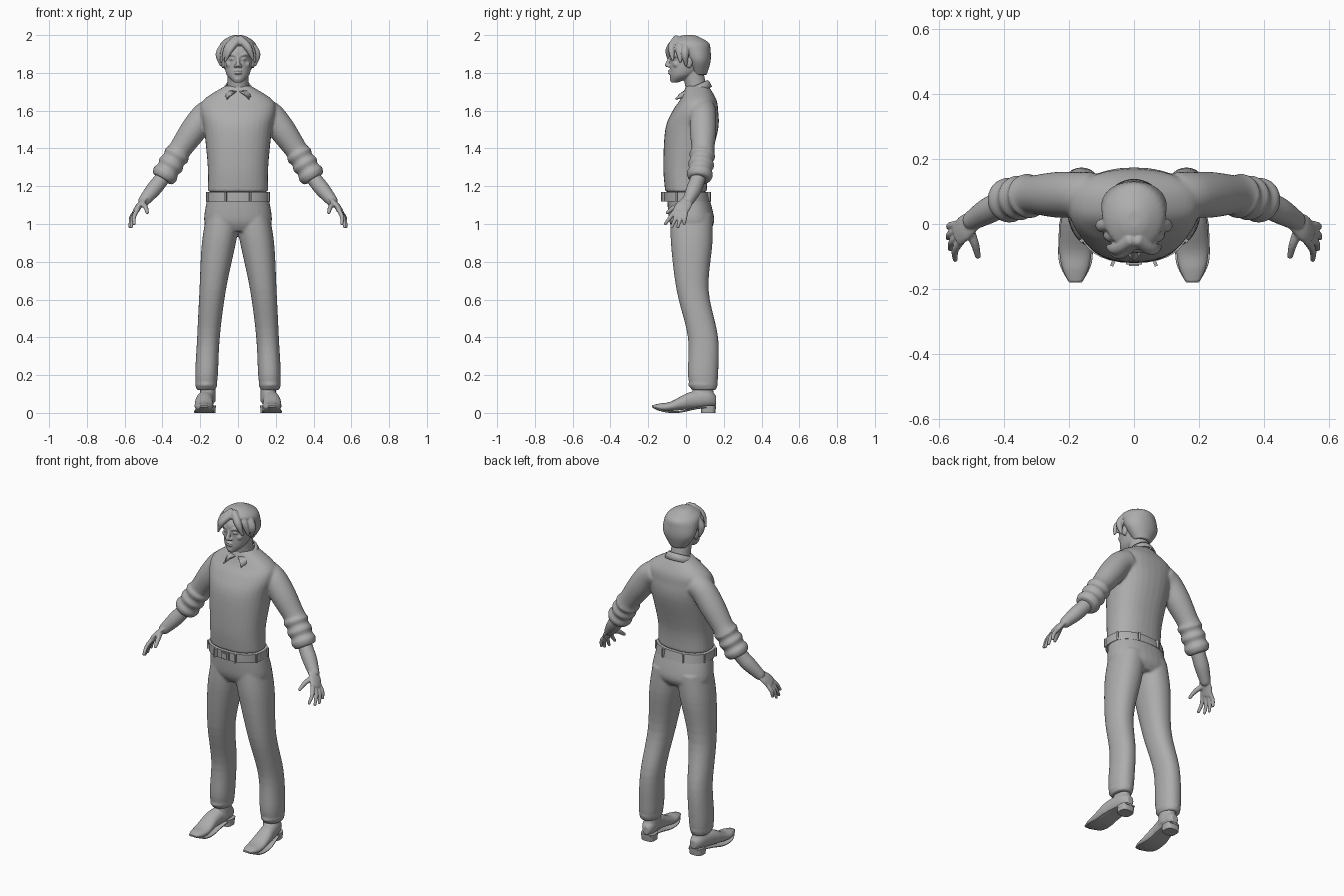
import bpy, bmesh
from math import sin, cos, pi, radians
from mathutils import Vector, Matrix

if "Cube" in bpy.data.objects:
    bpy.data.objects.remove(bpy.data.objects["Cube"])

grey = bpy.data.materials.new("plain grey")
grey.use_nodes = True
shade = (0.42, 0.42, 0.42, 1)
grey.diffuse_color = shade
grey.node_tree.nodes["Principled BSDF"].inputs["Base Color"].default_value = shade


def spline(rows, steps):
    """Smooth curve through rows of equal length."""
    out = []
    last = len(rows) - 1
    for i in range(last):
        before, start, stop, after = (Vector(rows[max(0, min(last, i + k))]) for k in (-1, 0, 1, 2))
        for s in range(steps):
            t = s / steps
            ease = t * t * (3 - 2 * t)
            leave = (stop - before) / 2 * (t * (1 - t) ** 2)
            arrive = (after - start) / 2 * (t * t * (t - 1))
            out.append(start.lerp(stop, ease) + leave + arrive)
    return out + [Vector(rows[last])]


def oval(power=2.0, count=32):
    def squared(v):
        return abs(v) ** (2 / power) * (1 if v > 0 else -1)
    angles = [2 * pi * i / count for i in range(count)]
    return [(squared(cos(a)), squared(sin(a))) for a in angles]


def skin(bm, rings, mirror):
    """Bridge closed rings of points and cap both ends, on one or both sides."""
    for side in ((1, -1) if mirror else (1,)):
        loops = [[bm.verts.new((p[0] * side, p[1], p[2])) for p in ring] for ring in rings]
        for low, high in zip(loops, loops[1:]):
            for i in range(len(low)):
                bm.faces.new((low[i - 1], low[i], high[i], high[i - 1]))
        bm.faces.new(loops[0])
        bm.faces.new(loops[-1])


def stack(bm, rows, power=2.0, centre=None, along_y=False, steps=5):
    """Ovals along z or y: (position, half width, low side, high side).
    A centre rule gives x for a mirrored pair."""
    rings = []
    for at, half, low, high in spline(rows, steps):
        middle = centre(at) if centre else 0
        pts = [(middle + u * half, (low + high) / 2 + v * (high - low) / 2) for u, v in oval(power)]
        rings.append([(x, at, o) if along_y else (x, o, at) for x, o in pts])
    skin(bm, rings, centre is not None)


def limb(bm, pts, flat=1.0, cap=0.8, mirror=True):
    """Round-ended tube through (x, y, z, radius) points."""
    path = spline(pts, 5)
    last = len(path) - 1
    sections = []
    for i, p in enumerate(path):
        along = (path[min(i + 1, last)] - path[max(i - 1, 0)]).xyz.normalized()
        sections.append((p.xyz, along, p.w))

    def rounded(section, sign):
        c, along, r = section
        return [(c + along * sign * r * cap * sin(a), along, r * cos(a)) for a in (0.5, 1, 1.4)]
    sections = rounded(sections[0], -1)[::-1] + sections + rounded(sections[last], 1)
    rings = []
    for c, along, r in sections:
        wide = Vector((0, 1, 0))
        wide = (wide - along * wide.dot(along)).normalized()
        thin = along.cross(wide) * flat
        rings.append([c + (wide * u + thin * v) * r for u, v in oval()])
    skin(bm, rings, mirror)


def ball(bm, loc, size, mirror=False):
    for side in ((1, -1) if mirror else (1,)):
        place = Matrix.Translation((loc[0] * side, loc[1], loc[2])) @ Matrix.Diagonal((*size, 1))
        bmesh.ops.create_uvsphere(bm, u_segments=20, v_segments=12, radius=1, matrix=place)


def box(bm, loc, size, turn=0):
    place = Matrix.Translation(loc) @ Matrix.Rotation(turn, 4, "Z") @ Matrix.Diagonal((*size, 1))
    bmesh.ops.create_cube(bm, size=1, matrix=place)


def finish(bm, name, voxel=0, smooth=4):
    """Make the object; a voxel size melts overlapping pieces together."""
    bmesh.ops.recalc_face_normals(bm, faces=bm.faces)
    mesh = bpy.data.meshes.new(name)
    bm.to_mesh(mesh)
    bm.free()
    mesh.materials.append(grey)
    ob = bpy.data.objects.new(name, mesh)
    bpy.context.collection.objects.link(ob)
    bpy.ops.object.select_all(action="DESELECT")
    ob.select_set(True)
    bpy.context.view_layer.objects.active = ob
    bpy.ops.object.shade_smooth_by_angle(angle=radians(40))
    if voxel:
        melt = ob.modifiers.new("melt", "REMESH")
        melt.mode, melt.voxel_size, melt.use_smooth_shade = "VOXEL", voxel, True
        soften = ob.modifiers.new("soften", "SMOOTH")
        soften.factor, soften.iterations = 0.5, smooth
    return ob


# Sweater: body, then sleeves with alternating rolled folds
bm = bmesh.new()
stack(bm, [(1.17, .16, -.11, .11), (1.3, .16, -.12, .12), (1.5, .18, -.11, .17), (1.6, .2, -.07, .17),
           (1.66, .18, -.03, .16), (1.73, .07, 0, .12)], power=2.3)
elbow, cuff = Vector((.31, .09, 1.39)), Vector((.4, .07, 1.24))
folds = [(*elbow.lerp(cuff, k / 6), .07 if k % 2 else .06) for k in range(7)]
limb(bm, [(.13, .09, 1.6, .07), (.18, .09, 1.57, .07), (.24, .09, 1.49, .07)] + folds, cap=.1)
finish(bm, "sweater", .007, 5)

# Trousers: hips, legs and creases above the hem
bm = bmesh.new()
stack(bm, [(.96, .15, -.06, .12), (1.02, .18, -.09, .15), (1.15, .16, -.1, .12)], power=2.3)


def leg_centre(z):
    return .17 - .085 * z * z


stack(bm, [(1.05, .09, -.08, .14), (.9, .09, -.08, .14), (.65, .07, -.05, .12), (.4, .06, .01, .17),
           (.2, .06, .01, .17), (.12, .05, .03, .16)], power=2.2, centre=leg_centre)
for z in (.15, .23):
    ball(bm, (leg_centre(z), .09, z), (.06, .08, .03), mirror=True)
finish(bm, "trousers", .007, 5)

# Belt with buckle and loops
bm = bmesh.new()
stack(bm, [(1.12, .17, -.12, .13), (1.17, .17, -.12, .12)], power=2.3, steps=1)
box(bm, (0, -.12, 1.145), (.05, .01, .04))
box(bm, (0, -.12, 1.145), (.03, .02, .03))
for k in range(8):
    a = pi * (k + .5) / 4
    box(bm, (.17 * cos(a), .13 * sin(a), 1.145), (.02, .01, .05), a)
finish(bm, "belt")

# Hands with forearms; fingers fan from index to little
bm = bmesh.new()
limb(bm, [(.37, .08, 1.29, .04), (.41, .06, 1.23, .04), (.45, .04, 1.18, .04), (.5, .01, 1.12, .03)])
limb(bm, [(.49, .01, 1.13, .03), (.52, -.01, 1.1, .04), (.54, -.03, 1.07, .04)], flat=.4, cap=.4)
for k in range(4):
    t = k / 3
    drop = Vector((.01, 0, -.02)) * sin(pi * t)
    knuckle = Vector((.53, -.05, 1.08)).lerp(Vector((.54, 0, 1.07)), t)
    tip = Vector((.55, -.11, 1)).lerp(Vector((.57, -.01, 1)), t) + drop
    bend = knuckle.lerp(tip, .5) + Vector((.01, 0, 0))
    limb(bm, [(*knuckle, .012), (*bend, .011), (*tip, .008)])
limb(bm, [(.51, -.01, 1.11, .016), (.49, -.06, 1.09, .013), (.48, -.1, 1.06, .009)])
finish(bm, "hands", .004, 3)

# Head: skull and jaw, neck, nose, brows, cheeks, eyes, lips, chin and ears
bm = bmesh.new()
stack(bm, [(1.75, .02, -.08, -.04), (1.79, .06, -.085, .05), (1.86, .075, -.085, .11),
           (1.92, .08, -.085, .12), (1.98, .04, -.03, .08)], power=2.1)
limb(bm, [(0, .06, 1.67, .06), (0, .05, 1.74, .055), (0, .03, 1.83, .055)], cap=.2, mirror=False)
limb(bm, [(0, -.08, 1.89, .008), (0, -.1, 1.84, .013)], mirror=False)
limb(bm, [(.01, -.08, 1.89, .01), (.04, -.075, 1.9, .01), (.06, -.055, 1.89, .01)])
ball(bm, (.013, -.09, 1.836), (.01, .01, .008), mirror=True)
ball(bm, (.03, -.073, 1.873), (.014, .012, .007), mirror=True)
ball(bm, (.045, -.05, 1.845), (.02, .02, .02), mirror=True)
ball(bm, (.08, .015, 1.855), (.012, .02, .03), mirror=True)
for z in (1.797, 1.81):
    ball(bm, (0, -.083, z), (.022, .013, .006))
ball(bm, (0, -.07, 1.768), (.022, .016, .015))
finish(bm, "head", .0035, 3)

# Hair: cap and tapered locks that bulge away from the skull
bm = bmesh.new()
stack(bm, [(1.79, .05, .03, .11), (1.86, .095, 0, .13), (1.92, .1, -.04, .13), (1.96, .09, -.08, .12),
           (1.99, .05, -.04, .07), (2, .02, -.01, .04)])


def lock(root, tip, radius, mirror=True):
    root, tip = Vector(root), Vector(tip)
    middle = root.lerp(tip, .5)
    middle += (middle - Vector((0, .02, 1.88))).normalized() * .02
    limb(bm, [(*root, radius), (*middle, radius), (*tip, radius / 3)], mirror=mirror)


lock((.01, -.05, 1.98), (.08, -.07, 1.87), .02)
lock((.02, -.02, 1.975), (.09, -.03, 1.86), .02)
lock((.07, 0, 1.95), (.09, 0, 1.84), .02)
lock((0, -.06, 1.97), (-.07, -.09, 1.86), .016, mirror=False)
finish(bm, "hair", .004, 2)

# Shirt collar: folded strip around the neck ending in two points
bm = bmesh.new()
rows = []
for k in range(-24, 25):
    t = k / 24
    a = t * radians(172)
    pull = max(0, abs(t) - .6) / .4
    around = Vector((sin(a), cos(a), 0))
    middle = Vector((0, .05, 1.73 + .03 * cos(a)))
    top = middle + around * .063
    low = middle + around * .085 - Vector((0, 0, .035))
    low = low.lerp(Vector((.06 if t > 0 else -.06, -.055, 1.66)), pull * pull * (3 - 2 * pull))
    fold = top.lerp(low, .5) + Vector((0, 0, .004))
    rows.append([bm.verts.new(p) for p in (top, fold, low)])
for a, b in zip(rows, rows[1:]):
    for k in range(2):
        bm.faces.new((a[k], b[k], b[k + 1], a[k + 1]))
collar = finish(bm, "collar")
thick = collar.modifiers.new("thickness", "SOLIDIFY")
thick.thickness, thick.offset = .008, 0


# Shoes: uppers with ankles
def shoe_centre(y):
    return .18 - .14 * max(0, y)


def heel_centre(z):
    return .16


bm = bmesh.new()
stack(bm, [(.16, .02, .04, .09), (.12, .04, .03, .12), (.02, .045, .02, .11), (-.08, .05, .01, .06),
           (-.14, .04, .01, .05), (-.18, .02, .03, .04)], 2.2, shoe_centre, along_y=True)
stack(bm, [(.06, .04, .03, .15), (.17, .04, .04, .14)], centre=heel_centre)
finish(bm, "shoes", .005, 4)

# Soles and heels
bm = bmesh.new()
stack(bm, [(.16, .03, .03, .04), (.06, .045, .02, .03), (-.04, .052, 0, .01), (-.12, .05, .005, .015),
           (-.18, .02, .03, .04)], 4, shoe_centre, along_y=True)
stack(bm, [(0, .04, .08, .155), (.04, .043, .08, .16)], 3, heel_centre, steps=1)
finish(bm, "soles")
